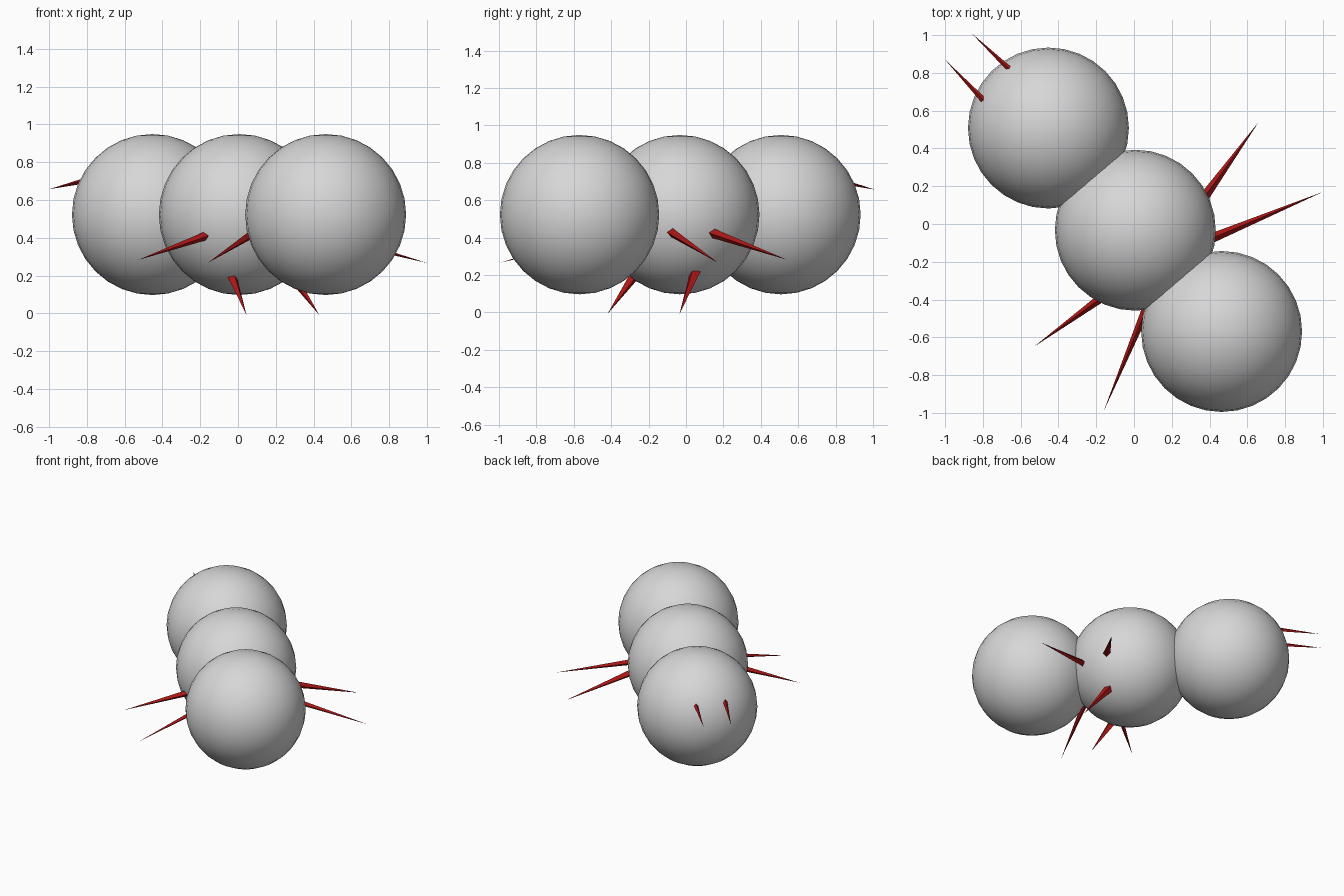
import bpy
from mathutils import Vector

if "Cube" in bpy.data.objects:
    bpy.data.objects.remove(bpy.data.objects["Cube"])


def material(name, rgb):
    m = bpy.data.materials.new(name)
    m.use_nodes = True
    m.diffuse_color = (*rgb, 1)
    m.node_tree.nodes["Principled BSDF"].inputs["Base Color"].default_value = (*rgb, 1)
    return m


grey = material("light grey", (0.68, 0.68, 0.68))
red = material("dark red", (0.41, 0.008, 0.008))


def ball(name, x, y):
    bpy.ops.mesh.primitive_uv_sphere_add(segments=32, ring_count=16, radius=0.426, location=(x, y, 0.523))
    ob = bpy.context.object
    ob.name = name
    ob.data.materials.append(grey)
    bpy.ops.object.shade_smooth()


def spike(name, root, tip, radius, sunk):
    """Four-sided spike whose root lies on the body skin, sunk a little below it."""
    root, tip = Vector(root), Vector(tip)
    axis = tip - root
    start = root - axis.normalized() * sunk
    length = (tip - start).length
    bpy.ops.mesh.primitive_cone_add(vertices=4, radius1=radius * length / axis.length, depth=length,
                                    location=(start + tip) / 2)
    ob = bpy.context.object
    ob.name = name
    ob.rotation_euler = axis.to_track_quat("Z", "Y").to_euler()
    ob.data.materials.append(red)


def mirrored(p):
    # The body runs diagonally, so its two flanks mirror across that diagonal
    return (0.01 - p[1], 0.01 - p[0], p[2])


# Three overlapping body balls
ball("head", -0.453, 0.508)
ball("thorax", 0.007, -0.033)
ball("abdomen", 0.464, -0.569)

# Antennae and three pairs of legs
pairs = [
    ("antenna", (-0.67, 0.83, 0.70), (-0.86, 1.01, 0.657), 0.014, 0.05),
    ("front_leg", (0.37, 0.14, 0.425), (0.66, 0.54, 0.282), 0.026, 0.06),
    ("middle_leg", (0.40, -0.08, 0.43), (1.0, 0.17, 0.267), 0.026, 0.06),
    ("rear_leg", (0.28, 0.045, 0.205), (0.43, -0.035, -0.008), 0.029, 0.06),
]
for name, root, tip, radius, sunk in pairs:
    spike("left_" + name, root, tip, radius, sunk)
    spike("right_" + name, mirrored(root), mirrored(tip), radius, sunk)
